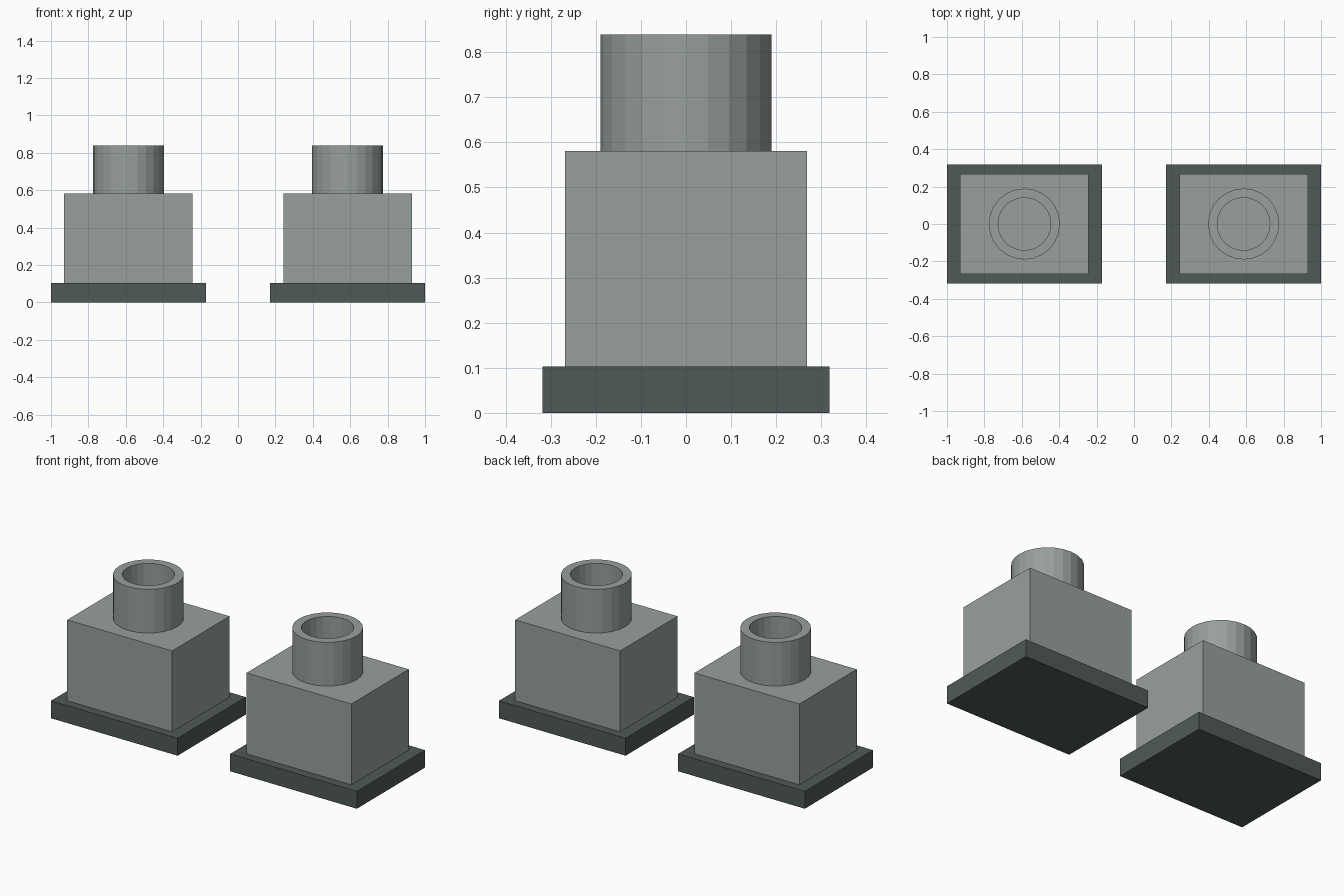
import bpy
import bmesh
import math
from mathutils import Vector

default = bpy.data.objects.get("Cube")
if default:
    bpy.data.objects.remove(default, do_unlink=True)


def make_material(name, color):
    mat = bpy.data.materials.new(name)
    mat.use_nodes = True
    mat.diffuse_color = color
    mat.node_tree.nodes["Principled BSDF"].inputs["Base Color"].default_value = color
    return mat


light_grey = make_material("light grey", (0.314, 0.352, 0.332, 1))
dark_grey = make_material("dark grey", (0.080, 0.102, 0.095, 1))


def finish(name, bm, mat, x):
    mesh = bpy.data.meshes.new(name)
    bm.to_mesh(mesh)
    bm.free()
    mesh.materials.append(mat)
    obj = bpy.data.objects.new(name, mesh)
    obj.location.x = x
    bpy.context.collection.objects.link(obj)


def block(name, x, size, bottom, top, mat):
    bm = bmesh.new()
    bmesh.ops.create_cube(bm, size=1)
    bmesh.ops.scale(bm, vec=(size[0], size[1], top - bottom), verts=bm.verts)
    bmesh.ops.translate(bm, vec=(0, 0, (top + bottom) / 2), verts=bm.verts)
    finish(name, bm, mat, x)


def tube(name, x, outer, inner, bottom, top, mat, sides=24):
    # Spin a rectangular wall section into an open faceted ring
    bm = bmesh.new()
    section = [(inner, bottom), (outer, bottom), (outer, top), (inner, top)]
    verts = [bm.verts.new((r, 0, z)) for r, z in section]
    edges = [bm.edges.new((verts[i - 1], verts[i])) for i in range(len(verts))]
    bmesh.ops.spin(bm, geom=verts + edges, cent=Vector(), axis=(0, 0, 1),
                   angle=math.tau, steps=sides)
    bmesh.ops.remove_doubles(bm, verts=bm.verts, dist=0.0005)
    bmesh.ops.recalc_face_normals(bm, faces=bm.faces)
    finish(name, bm, mat, x)


# Matching pair: base plate, body and open collar on each side
for side, sign in (("left", 1), ("right", -1)):
    x = sign * 0.586
    block(side + "_base_plate", x, (0.828, 0.637), 0, 0.103, dark_grey)
    block(side + "_body", x, (0.686, 0.536), 0.103, 0.581, light_grey)
    tube(side + "_collar", x, 0.19, 0.141, 0.581, 0.839, light_grey)
